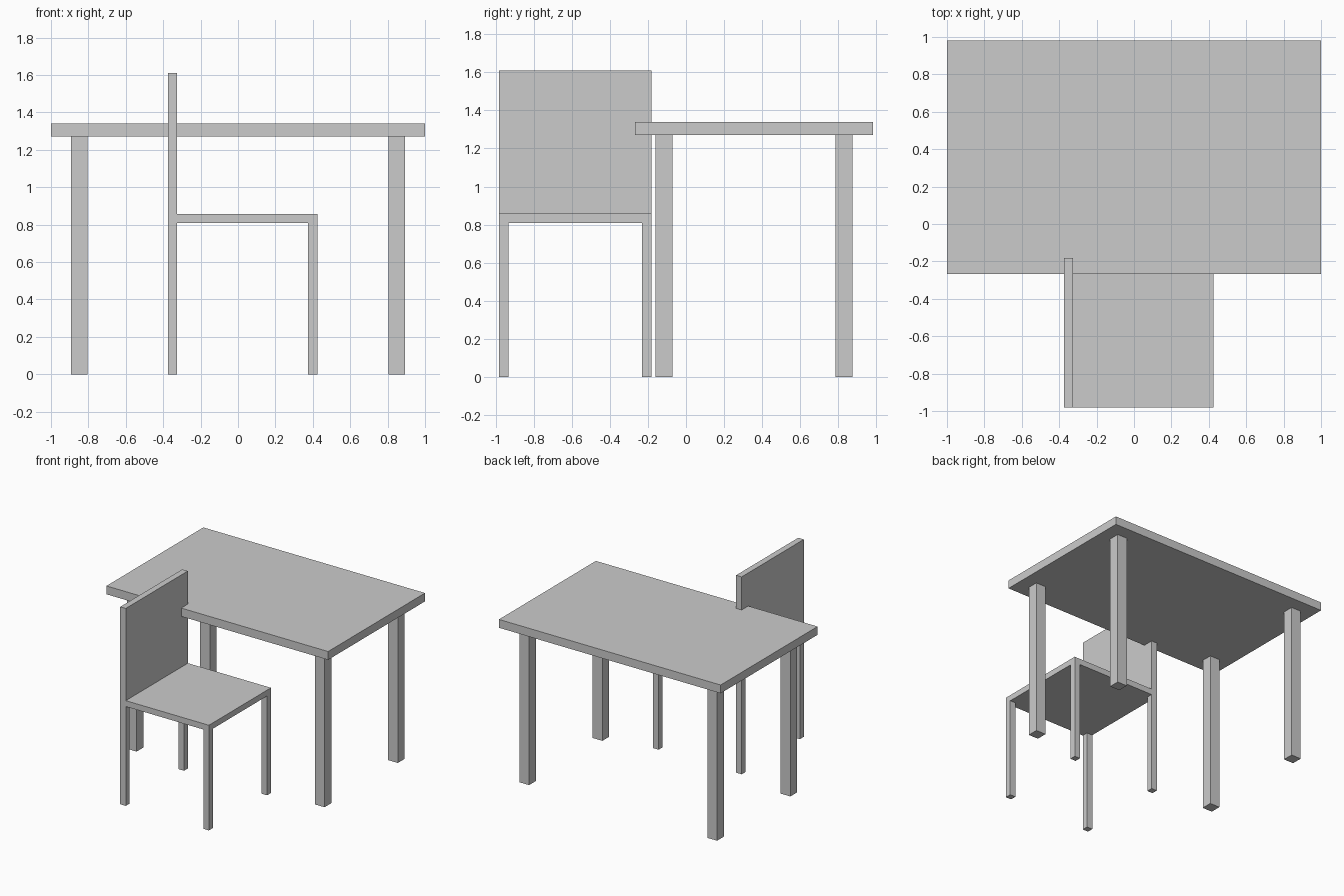
import bpy
import bmesh

if "Cube" in bpy.data.objects:
    bpy.data.objects.remove(bpy.data.objects["Cube"])

grey = bpy.data.materials.new("light_grey")
grey.diffuse_color = (0.6, 0.6, 0.6, 1)
grey.use_nodes = True
grey.node_tree.nodes["Principled BSDF"].inputs["Base Color"].default_value = grey.diffuse_color


def box(name, x0, x1, y0, y1, z0, z1):
    """Axis-aligned box between two corners."""
    bm = bmesh.new()
    bmesh.ops.create_cube(bm, size=1)
    for v in bm.verts:
        v.co = (x1 if v.co.x > 0 else x0,
                y1 if v.co.y > 0 else y0,
                z1 if v.co.z > 0 else z0)
    mesh = bpy.data.meshes.new(name)
    bm.to_mesh(mesh)
    bm.free()
    mesh.materials.append(grey)
    obj = bpy.data.objects.new(name, mesh)
    bpy.context.collection.objects.link(obj)


def legs(name, x0, x1, y0, y1, width, height):
    """Four square legs in the corners of a rectangle."""
    for side, x in (("left", x0), ("right", x1 - width)):
        for end, y in (("front", y0), ("back", y1 - width)):
            box(f"{name}_leg_{end}_{side}", x, x + width, y, y + width, 0, height)


# Table
TX, TY0, TY1 = 1.0, -0.267, 0.982
INSET = 0.108
box("table_top", -TX, TX, TY0, TY1, 1.272, 1.34)
legs("table", -TX + INSET, TX - INSET, TY0 + INSET, TY1 - INSET, 0.088, 1.272)

# Chair, turned sideways with its backrest on the left
CX0, CX1, CY0, CY1 = -0.375, 0.425, -0.982, -0.182
box("chair_seat", CX0, CX1, CY0, CY1, 0.81, 0.858)
box("chair_backrest", CX0, CX0 + 0.05, CY0, CY1, 0.858, 1.61)
legs("chair", CX0, CX1, CY0, CY1, 0.05, 0.81)
